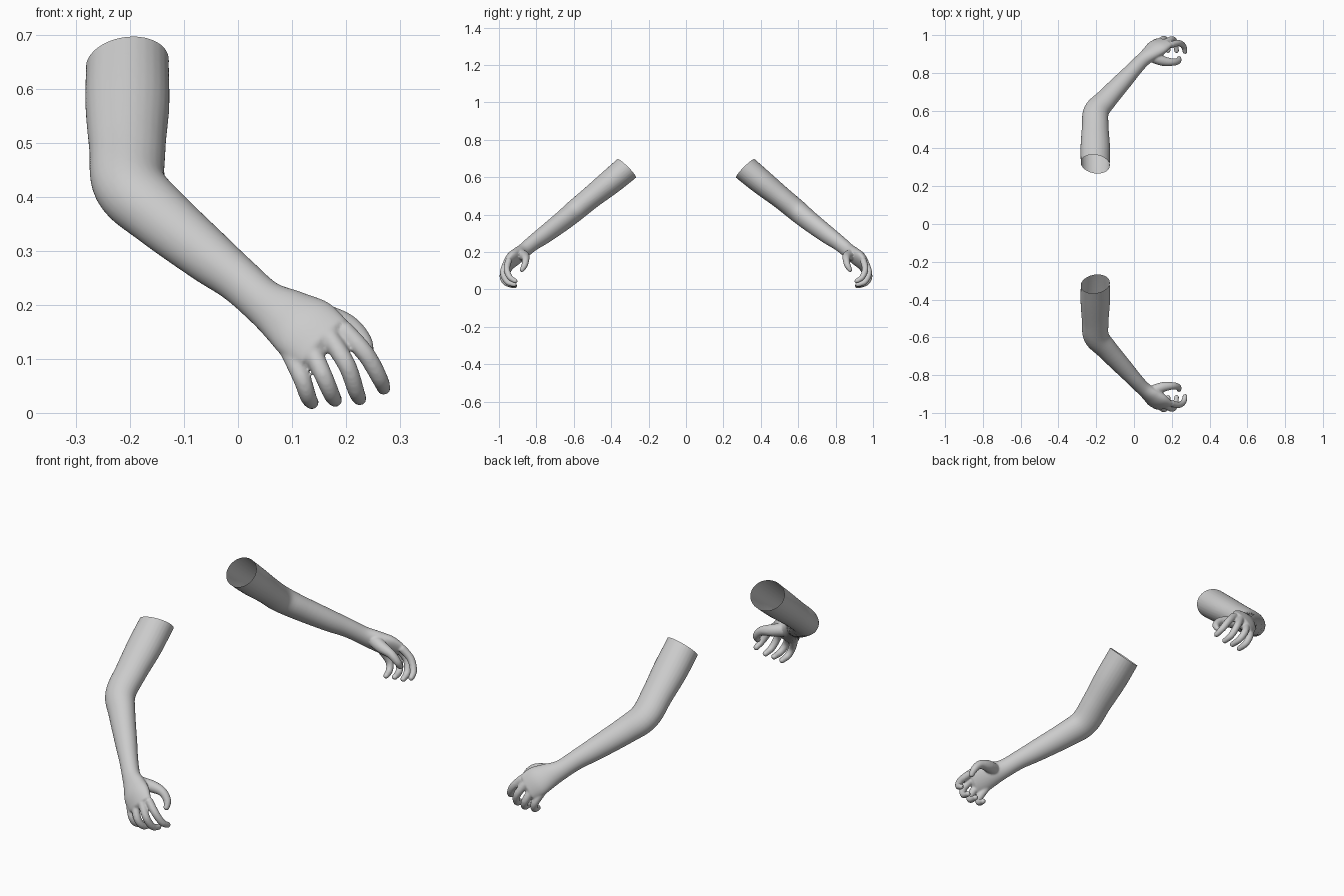
import bpy, bmesh, math
from mathutils import Vector, Matrix

if "Cube" in bpy.data.objects:
    bpy.data.objects.remove(bpy.data.objects["Cube"])


def spline(rows, i, t):
    # Catmull-Rom on whole rows (centre, width hint, radii)
    n = len(rows) - 1
    p0, p1, p2, p3 = (rows[max(0, min(n, i + k))] for k in (-1, 0, 1, 2))
    return [0.5 * (2 * b + (c - a) * t + (2 * a - 5 * b + 4 * c - d) * t * t
                   + (3 * b - a - 3 * c + d) * t ** 3)
            for a, b, c, d in zip(p0, p1, p2, p3)]


def tube(bm, rows, sides=28, steps=6):
    # rows: x, y, z, width direction (3), half width, half thickness
    pts = [spline(rows, i, k / steps) for i in range(len(rows) - 1) for k in range(steps)]
    pts.append(list(rows[-1]))
    rings = []
    for j, p in enumerate(pts):
        a, b = pts[max(j - 1, 0)], pts[min(j + 1, len(pts) - 1)]
        tan = (Vector(b[:3]) - Vector(a[:3])).normalized()
        u = Vector(p[3:6])
        u = (u - tan * u.dot(tan)).normalized()
        v = tan.cross(u)
        c = Vector(p[:3])
        rings.append([bm.verts.new(c + u * p[6] * math.cos(w) + v * p[7] * math.sin(w))
                      for w in (2 * math.pi * s / sides for s in range(sides))])
    for r, q in zip(rings, rings[1:]):
        for s in range(sides):
            e = (s + 1) % sides
            bm.faces.new((r[s], r[e], q[e], q[s]))
    bm.faces.new(rings[0][::-1])
    pole = bm.verts.new(c + tan * p[7] * 0.8)      # rounded end
    for s in range(sides):
        bm.faces.new((rings[-1][s], rings[-1][(s + 1) % sides], pole))


def finger(bm, path, radii):
    tube(bm, [(*p, 0.8, -0.1, 0.55, r, r) for p, r in zip(path, radii)], 16)


bm = bmesh.new()

# upper arm, elbow, forearm, wrist and palm
tube(bm, [
    (-.205, .24, .715, 1, 0, 0, .078, .070),
    (-.205, .32, .645, 1, 0, 0, .077, .070),
    (-.205, .41, .570, 1, 0, 0, .078, .067),
    (-.205, .51, .490, 1, 0, 0, .071, .060),
    (-.200, .595, .420, .85, -.4, .4, .068, .058),
    (-.147, .66, .366, .7, -.3, .6, .060, .053),
    (-.055, .76, .290, .7, -.1, .7, .050, .046),
    (.000, .82, .247, .7, 0, .7, .043, .040),
    (.048, .87, .205, .7, 0, .7, .043, .037),
    (.090, .905, .178, .75, -.1, .6, .056, .037),
    (.125, .935, .155, .8, -.1, .55, .067, .034),
    (.160, .960, .128, .8, -.1, .55, .062, .024),
])

# four curled fingers
fr = (.018, .017, .0155, .0125)
finger(bm, [(.095, .945, .115), (.118, .965, .065), (.130, .950, .030), (.138, .910, .018)], fr)
finger(bm, [(.135, .962, .120), (.158, .980, .070), (.174, .960, .033), (.181, .912, .023)], fr)
finger(bm, [(.170, .962, .140), (.202, .978, .088), (.219, .955, .040), (.226, .912, .025)], fr)
finger(bm, [(.195, .948, .155), (.236, .958, .110), (.262, .942, .065), (.271, .908, .043)], fr)

# thumb
finger(bm, [(.085, .890, .190), (.150, .864, .178), (.203, .857, .163), (.233, .863, .130),
            (.238, .880, .100)], (.030, .027, .020, .017, .012))

mesh = bpy.data.meshes.new("left_arm")
bm.to_mesh(mesh)
bm.free()
arm = bpy.data.objects.new("left_arm", mesh)
bpy.context.collection.objects.link(arm)

# fuse the parts into one smooth skin
rm = arm.modifiers.new("fuse", 'REMESH')
rm.mode = 'VOXEL'
rm.voxel_size = 0.004
sm = arm.modifiers.new("soften", 'SMOOTH')
sm.factor = 0.5
sm.iterations = 8
skin = bpy.data.meshes.new_from_object(arm.evaluated_get(bpy.context.evaluated_depsgraph_get()))
arm.modifiers.clear()

# cut the arm open at the shoulder
bm = bmesh.new()
bm.from_mesh(skin)
bmesh.ops.bisect_plane(bm, geom=bm.verts[:] + bm.edges[:] + bm.faces[:],
                       plane_co=(-.205, .318, .648), plane_no=(-.14, -.70, .70),
                       clear_outer=True)
for f in bm.faces:
    f.smooth = True
bm.to_mesh(skin)
bm.free()
arm.data = skin

# mirrored arm
other = skin.copy()
other.transform(Matrix.Scale(-1, 4, (0, 1, 0)))
other.flip_normals()
bpy.context.collection.objects.link(bpy.data.objects.new("right_arm", other))
